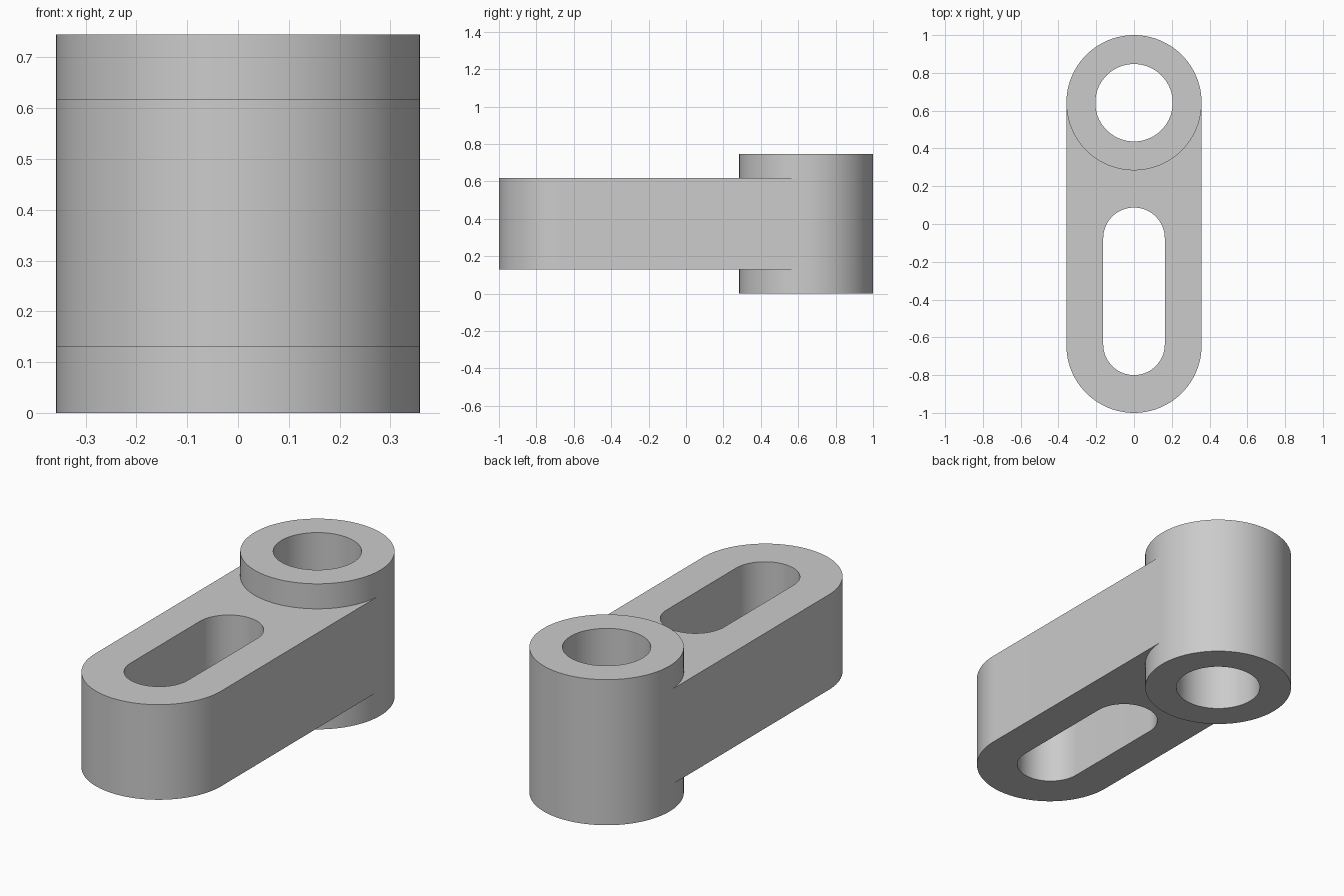
import bpy, bmesh
from math import pi, sin, cos, radians

if "Cube" in bpy.data.objects:
    bpy.data.objects.remove(bpy.data.objects["Cube"])

R, END = 0.358, 0.642      # outer radius, distance of end centres from origin
HEIGHT = 0.745             # boss height


def arc(cy, r, start, end, n):
    return [(r * cos(start + (end - start) * i / n),
             cy + r * sin(start + (end - start) * i / n)) for i in range(n + 1)]


def prism(name, outline, z0, z1):
    bm = bmesh.new()
    face = bm.faces.new([bm.verts.new((x, y, z0)) for x, y in outline])
    top = bmesh.ops.extrude_face_region(bm, geom=[face])["geom"]
    bmesh.ops.translate(bm, vec=(0, 0, z1 - z0),
                        verts=[v for v in top if isinstance(v, bmesh.types.BMVert)])
    bmesh.ops.recalc_face_normals(bm, faces=bm.faces)
    mesh = bpy.data.meshes.new(name)
    bm.to_mesh(mesh)
    bm.free()
    obj = bpy.data.objects.new(name, mesh)
    bpy.context.collection.objects.link(obj)
    return obj


def combine(target, tool, operation):
    bpy.context.view_layer.objects.active = target
    mod = target.modifiers.new(operation.title(), 'BOOLEAN')
    mod.operation, mod.solver, mod.object = operation, 'EXACT', tool
    bpy.ops.object.modifier_apply(modifier=mod.name)
    bpy.data.objects.remove(tool)


# Arm: rounded front, back end buried in the boss
w = R - 0.0005
link = prism("slotted_link",
             arc(-END, R, pi, 2 * pi, 48)[1:-1]
             + [(w, -END), (w, END), (-w, END), (-w, -END)], 0.13, 0.617)

# Taller round boss
combine(link, prism("boss", arc(END, R, 0, 2 * pi, 96)[:-1], 0, HEIGHT), 'UNION')

# Round bore through the boss
combine(link, prism("bore_cutter", arc(END, 0.205, 0, 2 * pi, 72)[:-1],
                    -0.2, HEIGHT + 0.2), 'DIFFERENCE')

# Long slot through the arm
combine(link, prism("slot_cutter", arc(-0.076, 0.163, 0, pi, 36)
                    + arc(-0.637, 0.163, pi, 2 * pi, 36),
                    -0.2, HEIGHT + 0.2), 'DIFFERENCE')

# Smooth curved walls, keep rims sharp
bpy.ops.object.select_all(action='DESELECT')
link.select_set(True)
bpy.context.view_layer.objects.active = link
bpy.ops.object.shade_smooth_by_angle(angle=radians(30))
